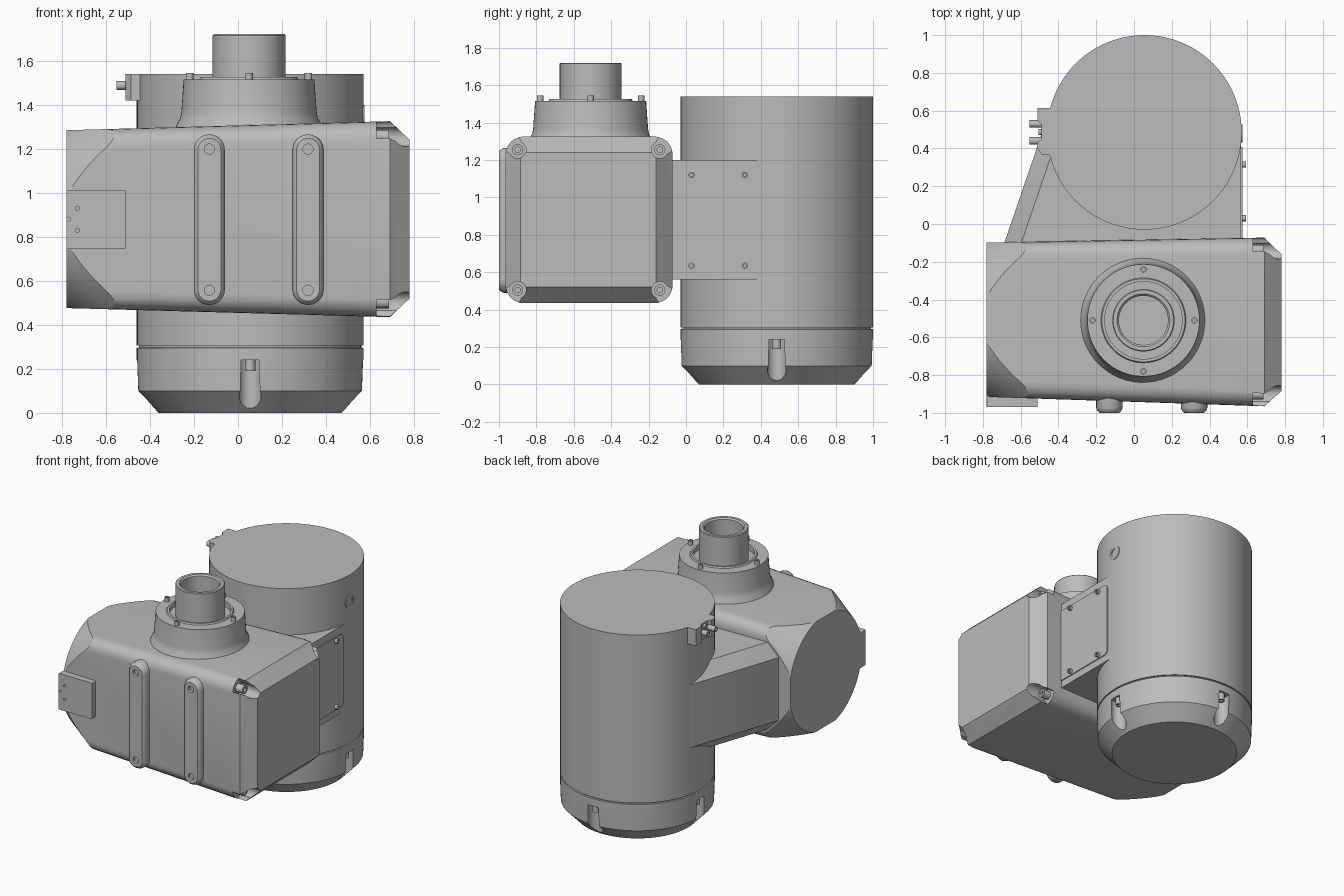
import bpy
import bmesh
from math import cos, sin, pi, radians

cube = bpy.data.objects.get("Cube")
if cube:
    bpy.data.objects.remove(cube, do_unlink=True)

GREY = (0.5, 0.5, 0.5, 1)
metal = bpy.data.materials.new("plain grey")
metal.use_nodes = True
metal.diffuse_color = GREY
metal.node_tree.nodes["Principled BSDF"].inputs["Base Color"].default_value = GREY

# Which coordinates (u, v, w) become x, y, z when lofting along an axis
AXES = {"x": (2, 0, 1), "y": (0, 2, 1), "z": (0, 1, 2)}


def circle(u, v, r, n=32):
    return [(u + r * cos(2 * pi * i / n), v + r * sin(2 * pi * i / n)) for i in range(n)]


def rounded(u0, u1, v0, v1, r, seg=6):
    """Rectangle outline with rounded corners."""
    corners = ((u1 - r, v1 - r), (u0 + r, v1 - r), (u0 + r, v0 + r), (u1 - r, v0 + r))
    pts = []
    for k, (cu, cv) in enumerate(corners):
        for i in range(seg + 1):
            a = pi / 2 * (k + i / seg)
            pts.append((cu + r * cos(a), cv + r * sin(a)))
    return pts


def finish(ob):
    bpy.ops.object.select_all(action="DESELECT")
    ob.select_set(True)
    bpy.context.view_layer.objects.active = ob
    bpy.ops.object.shade_smooth_by_angle(angle=radians(25))


def loft(name, axis, sections):
    """Skin a list of (position, outline) sections and cap both ends."""
    bm = bmesh.new()
    rings = []
    for w, outline in sections:
        ring = []
        for u, v in outline:
            p = (u, v, w)
            ring.append(bm.verts.new([p[i] for i in AXES[axis]]))
        rings.append(ring)
    n = len(rings[0])
    for a, b in zip(rings, rings[1:]):
        for i in range(n):
            j = (i + 1) % n
            bm.faces.new((a[i], a[j], b[j], b[i]))
    bm.faces.new(rings[0])
    bm.faces.new(rings[-1])
    bmesh.ops.recalc_face_normals(bm, faces=bm.faces)
    mesh = bpy.data.meshes.new(name)
    bm.to_mesh(mesh)
    bm.free()
    mesh.materials.append(metal)
    ob = bpy.data.objects.new(name, mesh)
    bpy.context.collection.objects.link(ob)
    finish(ob)
    return ob


def prism(name, axis, outline, w0, w1):
    return loft(name, axis, [(w0, outline), (w1, outline)])


def lathe(name, axis, u, v, profile, n=32):
    return loft(name, axis, [(w, circle(u, v, r, n)) for r, w in profile])


def rod(name, axis, u, v, r, w0, w1, n=24):
    return lathe(name, axis, u, v, [(r, w0), (r, w1)], n)


def screw(name, axis, u, v, r, w0, w1):
    """Screw head with a socket; w1 is the outer end."""
    floor = w1 + (w0 - w1) * 0.4
    return lathe(name, axis, u, v, [(r, w0), (r, w1), (r * .5, w1), (r * .5, floor)], 16)


def boolean(ob, tool, operation="DIFFERENCE"):
    tool.hide_render = True
    mod = ob.modifiers.new("cut", "BOOLEAN")
    mod.operation, mod.solver, mod.object = operation, "EXACT", tool
    bpy.context.view_layer.objects.active = ob
    bpy.ops.object.modifier_apply(modifier=mod.name)
    bpy.data.objects.remove(tool, do_unlink=True)


# Motor drum and its chamfered end cap
DX, DY, R = 0.055, 0.485, 0.515
lathe("motor_drum", "z", DX, DY, [(R, .305), (R, 1.54)], 96)
end_cap = lathe("end_cap", "z", DX, DY,
                [(.415, 0), (R - .005, .1), (R, .24), (R, .295), (R - .01, .297), (R - .01, .32)], 96)
for k in range(4):
    px, py = DX + .485 * cos(k * pi / 2), DY + .485 * sin(k * pi / 2)
    boolean(end_cap, rod("pocket", "z", px, py, .05, -.1, .24))
    screw("cap_screw", "z", px - .005 * cos(k * pi / 2), py - .005 * sin(k * pi / 2), .024, .25, .19)
finish(end_cap)

# Plug on the side of the drum
lathe("side_plug", "x", .48, 1.35,
      [(.048, .5), (.048, .574), (.03, .574), (.03, .568), (.018, .568), (.018, .55)])

# Gear housing: drafted rounded box, bevelled cover end, conical round end
housing = loft("gear_housing", "x", [
    (-.85, rounded(-.913, -.1, .478, 1.282, .08)),
    (.69, rounded(-.965, -.072, .435, 1.325, .09)),
    (.78, rounded(-.885, -.16, .52, 1.24, .03)),
])
boolean(housing, lathe("round_end", "x", -.505, .88, [(.42, -.78), (1.44, .92)], 128), "INTERSECT")
for y in (-.9, -.14):
    for z in (.505, 1.255):
        oy, oz = (-.03 if y < -.5 else .03), (-.03 if z < .9 else .03)
        boolean(housing, rod("corner_pocket", "x", y, z, .045, .63, .9))
        boolean(housing, rod("corner_opening", "x", y + oy, z + oz, .05, .63, .9))
        screw("cover_screw", "x", y, z, .03, .6, .685)
finish(housing)

# Arm joining the housing to the drum, with broad chamfers on the slanted side
def arm_outline(d):
    return [(-.69 + d, -.25), (.567, -.25), (.567, DY), (.055, .65),
            (-.43 + d, .65), (-.69 + d, -.11)]

loft("joining_arm", "z", [(.56, arm_outline(.09)), (.65, arm_outline(0)),
                          (1.11, arm_outline(0)), (1.2, arm_outline(.09))])

# Access plate with four screws
prism("access_plate", "x", rounded(-.12, .405, .61, 1.145, .03), .56, .574)
for y in (.03, .315):
    for z in (.635, 1.12):
        screw("plate_screw", "x", y, z, .017, .56, .594)

# Output flange and hollow shaft
FX, FY = .05, -.51
lathe("output_flange", "z", FX, FY, [
    (.335, 1.29), (.325, 1.318), (.312, 1.34), (.307, 1.37), (.297, 1.515), (.225, 1.515),
    (.22, 1.525), (.205, 1.525), (.205, 1.49), (.165, 1.49)], 64)
lathe("output_shaft", "z", FX, FY, [
    (.165, 1.45), (.165, 1.715), (.16, 1.72), (.14, 1.72), (.13, 1.71), (.13, 1.5)], 64)
for k in range(4):
    screw("flange_screw", "z", FX + .27 * cos(k * pi / 2), FY + .27 * sin(k * pi / 2),
          .017, 1.49, 1.545)

# Two mounting bars on the front with recessed screws
for x in (-.13, .318):
    bar = loft("mounting_bar", "y", [
        (-.88, rounded(x - .07, x + .07, .49, 1.265, .069)),
        (-.975, rounded(x - .07, x + .07, .49, 1.265, .069)),
        (-.99, rounded(x - .063, x + .063, .497, 1.258, .062)),
        (-1, rounded(x - .052, x + .052, .508, 1.247, .051)),
    ])
    for z in (.557, 1.198):
        boolean(bar, rod("screw_recess", "y", x, z, .023, -1.1, -.98))
    finish(bar)

# Connector block at the round end
block = prism("connector_block", "y", rounded(-.78, -.51, .745, 1.01, .005), -.968, -.85)
for x, z in ((-.73, .93), (-.73, .83), (-.77, .88)):
    boolean(block, rod("pin_hole", "y", x, z, .009, -1.1, -.95, 12))
finish(block)

# Cable socket at the top of the drum
prism("cable_socket", "z", [(-.4, .365), (-.485, .365), (-.51, .4), (-.51, .43), (-.49, .45),
                            (-.49, .525), (-.51, .545), (-.51, .615), (-.4, .615)], 1.42, 1.54)
for y in (.44, .53):
    screw("cable_pin", "x", y, 1.487, .02, -.47, -.552)
rod("cable_nut", "x", .487, 1.515, .016, -.47, -.505)
